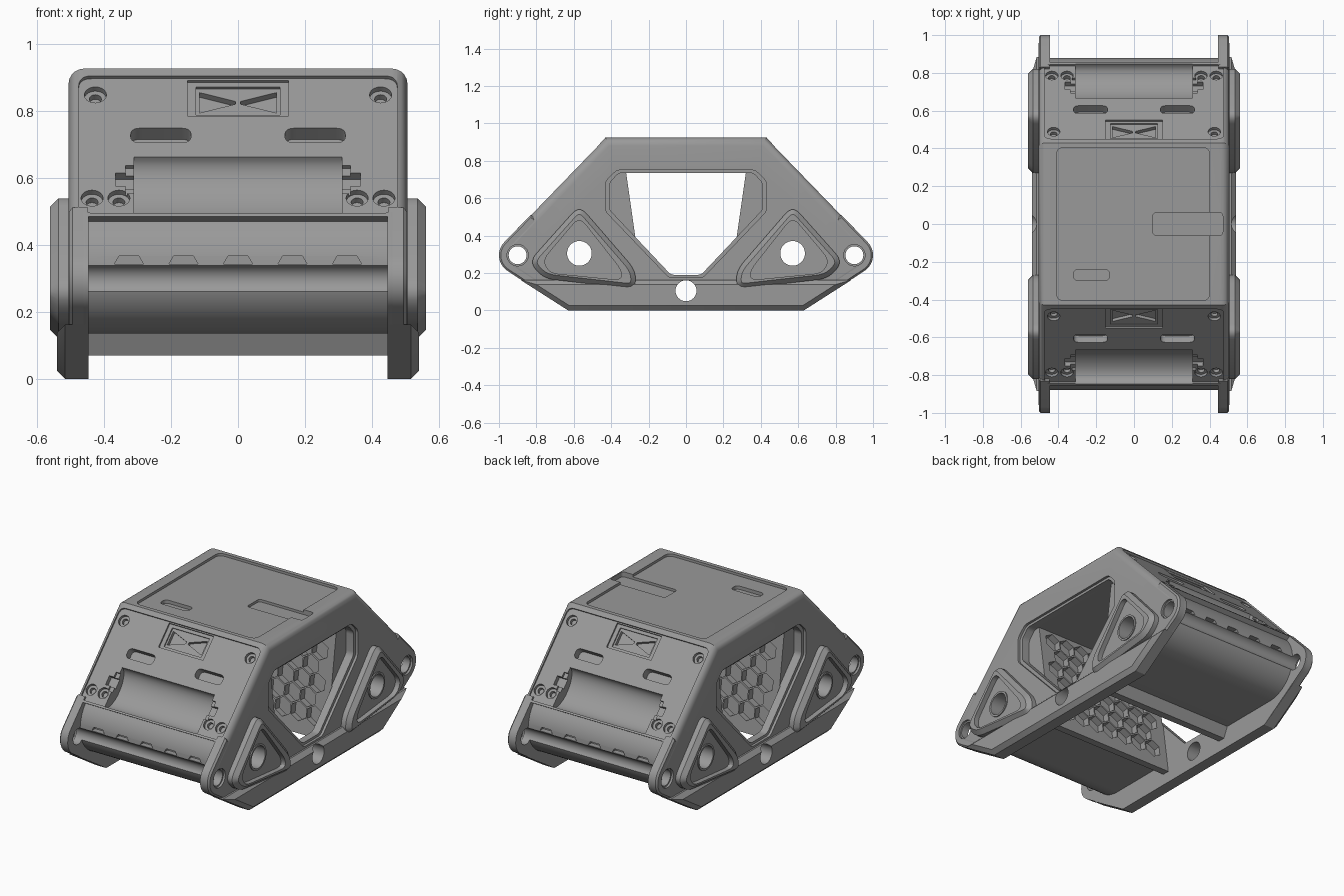
import bpy, bmesh, math
from mathutils import Matrix, Vector

if "Cube" in bpy.data.objects:
    bpy.data.objects.remove(bpy.data.objects["Cube"])

def frame(origin, a, b, c):
    """Matrix whose local x, y, z run along a, b, c."""
    m = Matrix((a, b, c)).transposed().to_4x4()
    m.translation = Vector(origin)
    return m

X = (1, 0, 0)
SIDE = frame((0, 0, 0), (0, 1, 0), (0, 0, 1), X)          # outline (y, z), depth x
TOP = Matrix.Translation((0, 0, .925))                    # outline (x, y), depth z
SLOPE = frame((0, -.43, .925), X, (0, -.695, -.719), (0, -.719, .695))
BAY = frame((0, -.43, .925), (0, -.695, -.719), (0, -.719, .695), X)
WALL = frame((0, -.32, .735), X, (0, .141, -.99), (0, .99, .141))
FRONT = frame((0, 0, 0), X, (0, 0, 1), (0, -1, 0))        # outline (x, z), depth -y
BACK = Matrix.Rotation(math.pi, 4, 'Z')

grey = bpy.data.materials.new("dark_grey")
grey.diffuse_color = (.32, .32, .32, 1)
grey.use_nodes = True
grey.node_tree.nodes["Principled BSDF"].inputs["Base Color"].default_value = grey.diffuse_color

def prism(name, outlines, d0, d1, m, bevel=0, pick=None, seg=1):
    """Extrude one or more outlines from d0 to d1; optionally bevel chosen edges."""
    bm = bmesh.new()
    for pts in outlines:
        lo = [bm.verts.new((x, y, d0)) for x, y in pts]
        hi = [bm.verts.new((x, y, d1)) for x, y in pts]
        bm.faces.new(lo)
        bm.faces.new(hi)
        for i in range(len(pts)):
            j = (i + 1) % len(pts)
            bm.faces.new((lo[i], lo[j], hi[j], hi[i]))
    bm.transform(m)
    bmesh.ops.recalc_face_normals(bm, faces=bm.faces)
    if bevel:
        edges = [e for e in bm.edges if pick(e.verts[0].co, e.verts[1].co)]
        bmesh.ops.bevel(bm, geom=edges, offset=bevel, segments=seg, profile=.5, affect='EDGES')
    me = bpy.data.meshes.new(name)
    bm.to_mesh(me)
    bm.free()
    me.materials.append(grey)
    ob = bpy.data.objects.new(name, me)
    bpy.context.collection.objects.link(ob)
    return ob

def cut(target, outlines, d0, d1, m):
    cutter = prism("cutter", outlines, d0, d1, m)
    mod = target.modifiers.new("cut", 'BOOLEAN')
    mod.object, mod.operation, mod.solver = cutter, 'DIFFERENCE', 'EXACT'
    bpy.context.view_layer.objects.active = target
    bpy.ops.object.modifier_apply(modifier=mod.name)
    bpy.data.objects.remove(cutter)

def circle(x, y, r, n=32):
    return [(x + r * math.cos(2 * math.pi * i / n), y + r * math.sin(2 * math.pi * i / n)) for i in range(n)]

def rounded(pts, r, n=5):
    out = []
    for i, p in enumerate(pts):
        p = Vector(p)
        u, v = Vector(pts[i - 1]) - p, Vector(pts[(i + 1) % len(pts)]) - p
        a = p + u.normalized() * min(r, .45 * u.length)
        b = p + v.normalized() * min(r, .45 * v.length)
        for k in range(n + 1):
            t = k / n
            out.append(tuple(a * (1 - t) ** 2 + p * 2 * t * (1 - t) + b * t * t))
    return out

def rect(x0, x1, y0, y1):
    return [(x0, y0), (x1, y0), (x1, y1), (x0, y1)]

def rrect(x0, x1, y0, y1, r):
    return rounded(rect(x0, x1, y0, y1), r)

def mirrored(half):
    """Complete an outline that is symmetric about its first axis."""
    return half + [(-a, b) for a, b in reversed(half)]

def arc(cx, cy, r, a0, a1, n):
    return [(cx + r * math.cos(math.radians(a0 + (a1 - a0) * i / n)),
             cy + r * math.sin(math.radians(a0 + (a1 - a0) * i / n))) for i in range(n + 1)]

# Body: full side outline with a rounded rim
ends = arc(.9, .295, .1, 45, -57, 12) + [(.63, 0)]
body = prism("body_frame", [mirrored([(.43, .925)] + ends)], -.505, .505, SIDE, .045,
             lambda a, b: abs(a.x - b.x) < 1e-4, 5)

# Space between the side plates, leaving the two drum-shaped end blocks
void = mirrored([(.32, .735), (.225, .07), (.27, .07), (.30, .135)]
                + arc(.68, .335, .2, -90, 42, 20) + [(.853, .485), (1.2, .485), (1.2, -.2)])
cut(body, [void], -.445, .445, SIDE)

# Side windows with a stepped rim
window = [(.36, .735), (.41, .68), (.41, .54), (.08, .19)]
rim = [(.37, .75), (.43, .69), (.43, .53), (.09, .175)]
for s in (-1, 1):
    cut(body, [rounded(mirrored(window), .02)], s * .44, s * .6, SIDE)
    cut(body, [rounded(mirrored(rim), .02)], s * .49, s * .6, SIDE)

# Top recess and its slots
cut(body, [rrect(-.41, .40, -.405, .405, .04)], -.015, .1, TOP)
cut(body, [rrect(.10, .47, -.06, .06, .02)], -.03, .1, TOP)
cut(body, [rrect(-.32, -.13, -.30, -.24, .029)], -.035, .1, TOP)

# Honeycomb cell outlines
cells = []
for row in range(6):
    for col in range(8):
        cx = (col - 3.5) * .106 + (.0265 if row % 2 else -.0265)
        cells.append([(cx + .057 * math.sin(math.pi * k / 3), .07 + row * .095 + .057 * math.cos(math.pi * k / 3))
                      for k in range(6)])
cells = [c for c in cells if max(abs(x) for x, y in c) < .44]

# Sloped panels, honeycomb walls and drum vents, front and back
bay = [(.6, .06)] + [(.4775 + .1225 * math.cos(math.pi * k / 16), -.012 - .075 * math.sin(math.pi * k / 16))
                     for k in range(17)] + [(.355, .06)]
spots = [(s * x, y) for s in (-1, 1) for x, y in ((.425, .097), (.355, .525), (.435, .525))]
for turn in (Matrix.Identity(4), BACK):
    sl = turn @ SLOPE
    cut(body, [rrect(-.475, .475, .03, .598, .04)], -.012, .1, sl)
    # Curved bay with side notches
    cut(body, [bay], -.31, .31, turn @ BAY)
    cut(body, [rect(-.365, -.30, .42, .475), rect(.30, .365, .42, .475)], -.04, .1, sl)
    cut(body, [rect(-.335, -.30, .39, .505), rect(.30, .335, .39, .505)], -.025, .1, sl)
    # Screw seats
    cut(body, [circle(x, y, .033, 20) for x, y in spots], -.03, .1, sl)
    cut(body, [circle(x, y, .018, 16) for x, y in spots], -.05, .1, sl)
    # Long slots
    cut(body, [rrect(s * .23 - .09, s * .23 + .09, .235, .295, .029) for s in (-1, 1)], -.06, .1, sl)
    # Strap recess with two tapered pockets
    cut(body, [rect(-.15, .15, .037, .185)], -.022, .1, sl)
    cut(body, [rect(-.125, .125, .055, .17)], -.03, .1, sl)
    cut(body, [[(s * .115, .07), (s * .115, .155), (s * .008, .118), (s * .008, .107)] for s in (-1, 1)], -.05, .1, sl)
    # Honeycomb and vents
    cut(body, cells, -.04, .02, turn @ WALL)
    cut(body, [[(x - .043, .343), (x + .043, .343), (x + .03, .366), (x - .03, .366)]
               for x in (-.325, -.1625, 0, .1625, .325)], .847, 1, turn @ FRONT)

parts = [body]
boss = [(.57, .562), (.84, .26), (.76, .17), (.27, .115), (.27, .215)]
pocket = [(.57, .5), (.765, .27), (.73, .2), (.345, .162), (.345, .215)]
for s, side in ((1, "right"), (-1, "left")):
    outer = lambda a, b: min(abs(a.x), abs(b.x)) > .5
    # Thick lower rail
    parts.append(prism(side + "_lower_rail", [[(-.63, 0), (.63, 0), (.885, .163), (-.885, .163)]],
                       s * .447, s * .54, SIDE, .025, outer))
    for e, end in ((-1, "front"), (1, "back")):
        # Crisp rounded ends of the side plates
        tip = [(e * y, z) for y, z in [(.83, .511)] + ends + [(.6, .3)]]
        parts.append(prism(f"{side}_{end}_plate_end", [tip], s * .447, s * .504, SIDE, .01, outer))
        # Raised rounded triangle around the axle hole
        pad = prism(f"{side}_{end}_axle_boss", [rounded([(e * y, z) for y, z in boss], .06)],
                    s * .49, s * .56, SIDE, .025, outer)
        cut(pad, [rounded([(e * y, z) for y, z in pocket], .05)], s * .53, s * .6, SIDE)
        collar = prism(f"{side}_{end}_axle_collar", [circle(e * .57, .305, .078)], s * .5, s * .536, SIDE)
        parts += [pad, collar]

# Bores through everything, with countersunk pin seats
for p in parts:
    plate = p is body or "plate" in p.name
    if plate or "axle" in p.name:
        cut(p, [circle(y, .305, .066) for y in (-.57, .57)], -.7, .7, SIDE)
    if plate or "rail" in p.name:
        cut(p, [circle(y, .295, .048) for y in (-.9, .9)], -.7, .7, SIDE)
        cut(p, [circle(0, .105, .056)], -.7, .7, SIDE)
    if plate:
        for s in (-1, 1):
            cut(p, [circle(y, .295, .057) for y in (-.9, .9)], s * .492, s * .7, SIDE)

# Smooth shading with sharp edges kept
bpy.ops.object.select_all(action='DESELECT')
for p in parts:
    p.select_set(True)
bpy.context.view_layer.objects.active = body
bpy.ops.object.shade_smooth_by_angle(angle=math.radians(30))
